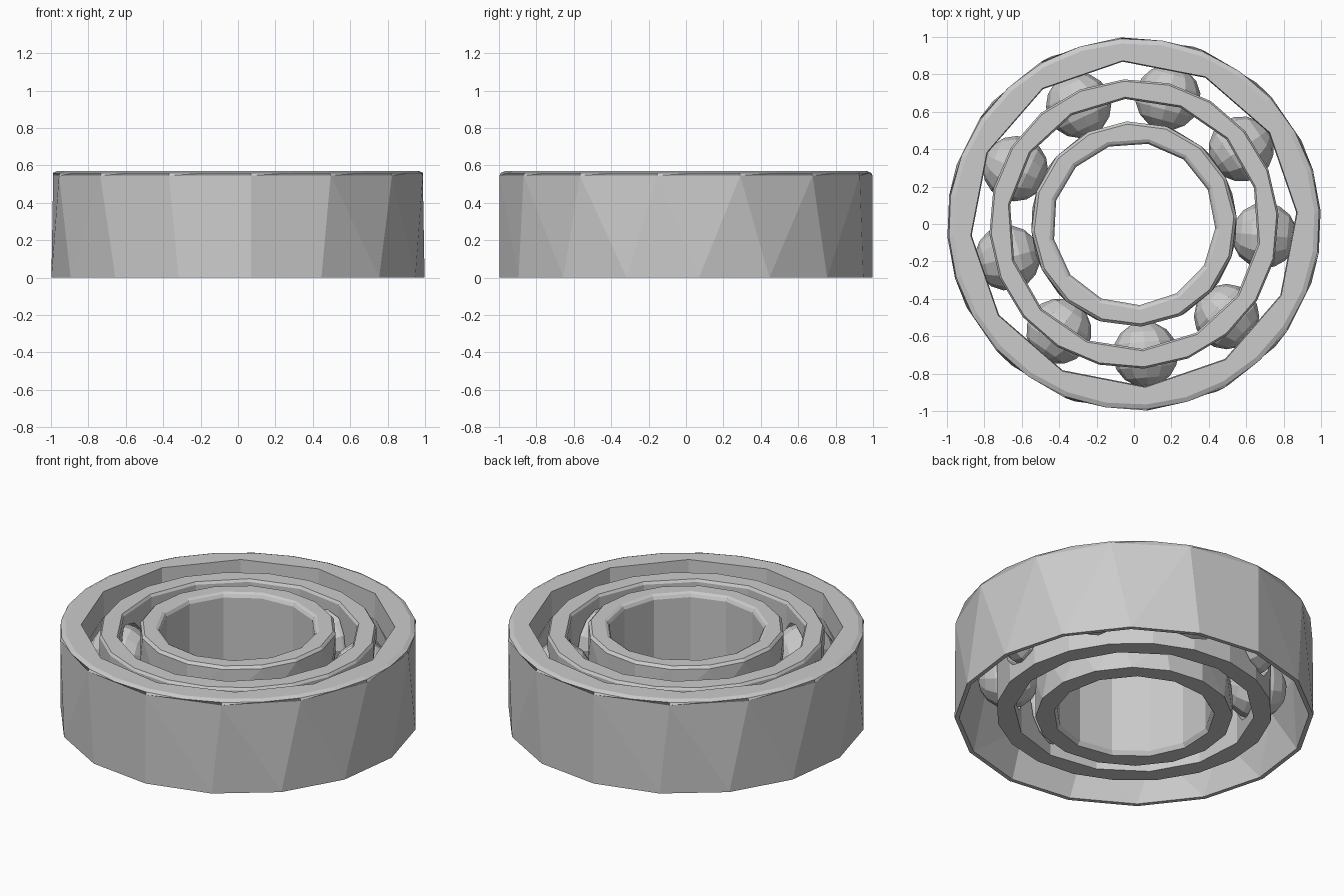
import bpy, bmesh
from math import pi, cos, sin, radians
from mathutils import Matrix

if "Cube" in bpy.data.objects:
    bpy.data.objects.remove(bpy.data.objects["Cube"])


def stitch(bm, a, b):
    # join two loops of (angle, vert) that may differ in side count
    na, nb = len(a), len(b)
    ang = lambda l, k: l[k % len(l)][0] + 2 * pi * (k // len(l))
    i = j = 0
    while i < na or j < nb:
        va, vb = a[i % na][1], b[j % nb][1]
        step_a = i < na and (j >= nb or ang(a, i + 1) <= ang(b, j + 1) + 1e-6)
        step_b = j < nb and (i >= na or ang(b, j + 1) <= ang(a, i + 1) + 1e-6)
        if step_a and step_b:
            bm.faces.new((va, a[(i + 1) % na][1], b[(j + 1) % nb][1], vb))
            i, j = i + 1, j + 1
        elif step_a:
            bm.faces.new((va, a[(i + 1) % na][1], vb))
            i += 1
        else:
            bm.faces.new((va, b[(j + 1) % nb][1], vb))
            j += 1


def make_object(name, bm):
    bmesh.ops.recalc_face_normals(bm, faces=bm.faces[:])
    mesh = bpy.data.meshes.new(name)
    bm.to_mesh(mesh)
    bm.free()
    ob = bpy.data.objects.new(name, mesh)
    bpy.context.collection.objects.link(ob)
    return ob


def ring(name, profile, phase):
    # closed profile of (sides, radius, z), lofted around z
    bm = bmesh.new()
    loops = []
    for n, r, z in profile:
        loop = []
        for k in range(n):
            t = radians(phase) + 2 * pi * k / n
            loop.append((t, bm.verts.new((r * cos(t), r * sin(t), z))))
        loops.append(loop)
    for k, loop in enumerate(loops):
        stitch(bm, loop, loops[(k + 1) % len(loops)])
    bmesh.ops.triangulate(bm, faces=[f for f in bm.faces if len(f.verts) > 4])
    return make_object(name, bm)


# Outer ring: thin at the bottom, with the race leaning in toward the top
ring("outer_ring", [
    (16, 1.0, 0), (14, 1.0, 0.545), (28, 0.992, 0.56), (28, 0.967, 0.571),
    (12, 0.875, 0.571), (12, 0.87, 0.42), (14, 0.89, 0.29), (16, 0.975, 0)], -86)

# Inner ring with rounded bore edges and a shallow race
ring("inner_ring", [
    (16, 0.55, 0), (14, 0.55, 0.19), (14, 0.538, 0.285), (14, 0.55, 0.38),
    (16, 0.55, 0.555), (16, 0.535, 0.571), (13, 0.46, 0.571), (13, 0.445, 0.563),
    (13, 0.435, 0.545), (13, 0.435, 0.025), (13, 0.45, 0)], -86)

# Ball cage
cage = ring("ball_cage", [
    (20, 0.77, 0.03), (20, 0.775, 0.53), (20, 0.765, 0.545),
    (14, 0.68, 0.545), (14, 0.67, 0.53), (14, 0.67, 0.03)], -86)

# Balls and the cutter for the cage pockets
pockets = bmesh.new()
for k in range(9):
    turn = Matrix.Rotation(radians(-5 + 40 * k), 4, 'Z')
    place = turn @ Matrix.Translation((0.70, 0, 0.285))
    lie = Matrix.Rotation(pi / 2, 4, 'Y')
    bm = bmesh.new()
    bmesh.ops.create_uvsphere(bm, u_segments=12, v_segments=8, radius=0.175,
                              matrix=place @ lie)
    make_object("ball_%d" % (k + 1), bm)
    bmesh.ops.create_cone(pockets, cap_ends=True, segments=12, radius1=0.185,
                          radius2=0.185, depth=0.4, matrix=place @ lie)
cutter = make_object("pocket_cutter", pockets)
cutter.hide_render = True
cutter.hide_viewport = True

mod = cage.modifiers.new("pockets", 'BOOLEAN')
mod.operation = 'DIFFERENCE'
mod.solver = 'EXACT'
mod.object = cutter
